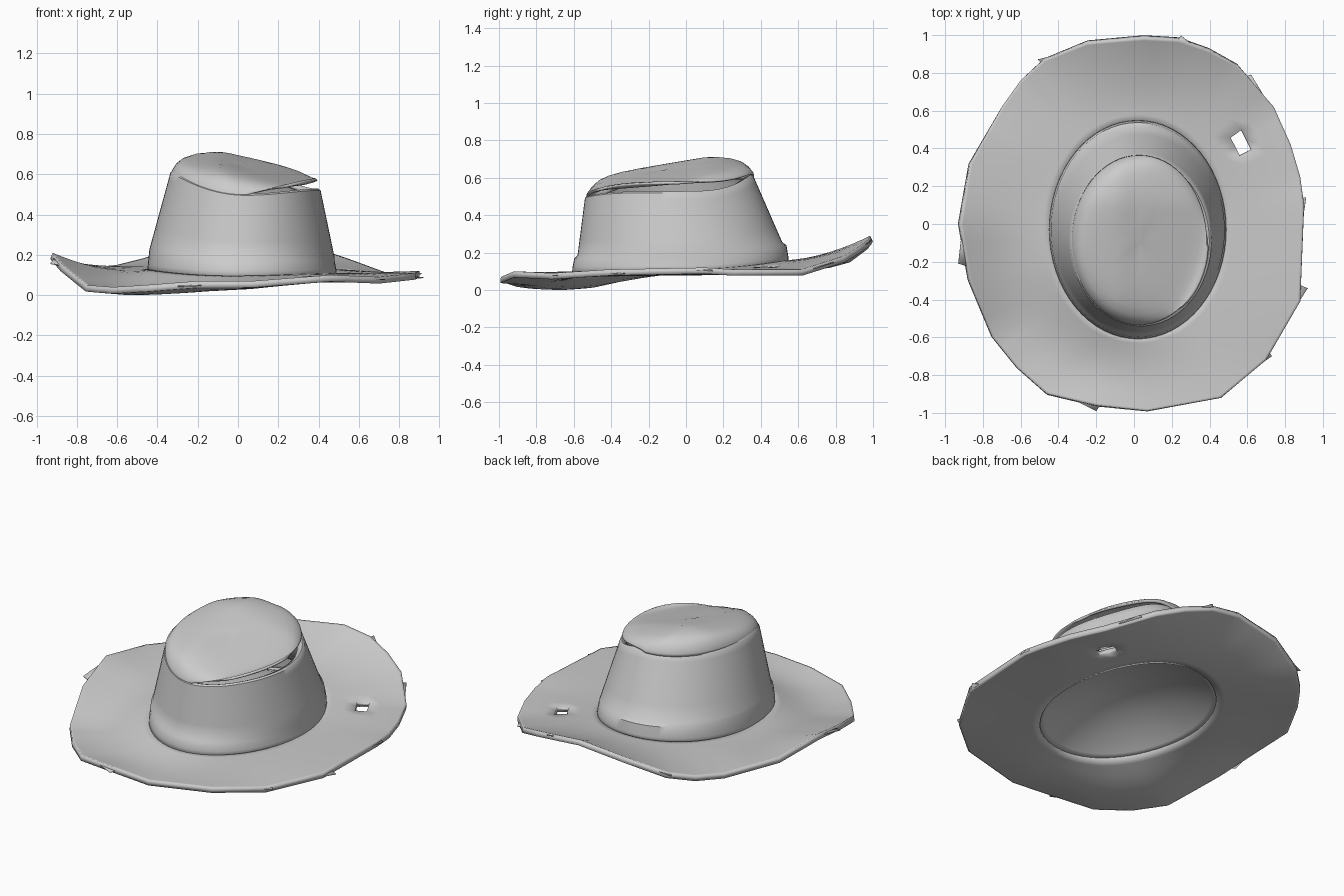
import bpy
import bmesh
from math import sin, cos, pi, atan2
from mathutils import Vector

if "Cube" in bpy.data.objects:
    bpy.data.objects.remove(bpy.data.objects["Cube"])

felt = bpy.data.materials.new("grey felt")
felt.use_nodes = True
GREY = (0.6, 0.6, 0.6, 1)
felt.diffuse_color = GREY
felt.node_tree.nodes["Principled BSDF"].inputs["Base Color"].default_value = GREY


def blend(a, right, back, left, front, power=2):
    """Value that eases between the four sides around the hat."""
    side = right if cos(a) > 0 else left
    end = back if sin(a) > 0 else front
    return side + (end - side) * abs(sin(a)) ** power


def oval(a, left, right, front, back, scale=1):
    """Point on an ellipse given by its extents."""
    return Vector(((left + right) / 2 + (right - left) / 2 * scale * cos(a),
                   (front + back) / 2 + (back - front) / 2 * scale * sin(a), 0))


def finish(name, bm, thickness):
    mesh = bpy.data.meshes.new(name)
    bm.to_mesh(mesh)
    bm.free()
    mesh.materials.append(felt)
    ob = bpy.data.objects.new(name, mesh)
    bpy.context.collection.objects.link(ob)
    mod = ob.modifiers.new("thickness", "SOLIDIFY")
    mod.thickness = thickness
    mod.offset = -1
    bpy.ops.object.select_all(action="DESELECT")
    ob.select_set(True)
    bpy.context.view_layer.objects.active = ob
    bpy.ops.object.shade_smooth_by_angle(angle=0.75)


def loft(rings, close=False):
    """Skin closed rings, listed from the outside or bottom inwards."""
    bm = bmesh.new()
    rows = [[bm.verts.new(p) for p in ring] for ring in rings]
    n = len(rows[0])
    for lo, hi in zip(rows, rows[1:]):
        for i in range(n):
            j = (i + 1) % n
            bm.faces.new((lo[i], lo[j], hi[j], hi[i]))
    if close:
        bm.faces.new(rows[-1])
    return bm


# Wavy brim edge, counter-clockwise from the right
EDGE = [Vector(p) for p in (
    (.9, .1, .12), (.88, .25, .11), (.83, .42, .11), (.74, .62, .11),
    (.55, .84, .18), (.4, .92, .23), (.24, .975, .27), (.05, .985, .29),
    (-.25, .96, .25), (-.48, .87, .18), (-.6, .76, .15), (-.7, .62, .14),
    (-.87, .32, .17), (-.92, 0, .21), (-.87, -.3, .15),
    (-.75, -.6, .05), (-.62, -.76, .04), (-.46, -.9, .05), (-.2, -.96, .07),
    (.07, -.99, .07), (.46, -.92, .1), (.7, -.72, .09), (.88, -.41, .11))]
STEPS = 3
edge = [p.lerp(q, k / STEPS) for p, q in zip(EDGE, EDGE[1:] + EDGE[:1])
        for k in range(STEPS)]

BASE = (-.45, .49, -.61, .55)


def base_z(a):
    return blend(a, .11, .16, .13, .1)


# Brim: flat near the crown, curling up at the edge, sagging at front left
def brim_ring(t):
    ring = []
    for p in edge:
        a = atan2(p.y + .03, p.x - .02)
        q = oval(a, *BASE, .97).lerp(p, t)
        sag = max(0, cos(a + 2.3)) ** 2 * .05 * sin(pi * t)
        q.z = base_z(a) + (p.z - base_z(a)) * t ** 1.7 - sag
        ring.append(q)
    return ring


bm = loft([brim_ring(t) for t in (1, .97, .9, .8, .68, .55, .4, .25, .1, 0)])
HOLE = Vector((.58, .43))
worn = sorted(bm.faces, key=lambda f: (f.calc_center_median().xy - HOLE).length)[:2]
bmesh.ops.delete(bm, geom=worn, context="FACES")
finish("brim", bm, .033)

# Thin torn slivers sticking out of the brim edge
TIPS = ((.92, -.34, .09), (.91, .14, .11), (-.93, -.21, .16), (-.51, .87, .17),
        (.73, -.7, .08), (-.2, -.99, .05), (.62, .79, .15), (.25, .995, .27))
bm = bmesh.new()
for tip in map(Vector, TIPS):
    near = min(range(len(edge)), key=lambda i: (edge[i] - tip).length)
    start, end = edge[near - 2], edge[(near + 1) % len(edge)]
    drop = Vector((0, 0, -.012))
    bm.faces.new([bm.verts.new(p) for p in (
        start * .985 + drop, tip, start.lerp(end, .8) * .97 + drop)])
finish("torn_slivers", bm, .006)

# Crown wall, flared at the base, with a rim that dips at front and right
N = 64
ANGLES = [2 * pi * i / N for i in range(N)]
TOP = (-.335, .41, -.54, .36)


def rim_z(a):
    return blend(a, .52, .61, .61, .495, 4 if cos(a) > 0 else 2)


def ridge_z(a):
    return blend(a, .17, .24, .23, .17)


def wall_ring(t):
    ring = []
    for a in ANGLES:
        p = oval(a, -.435, .48, -.58, .515).lerp(oval(a, *TOP), t)
        p.z = ridge_z(a) + .015 + (rim_z(a) - ridge_z(a) - .015) * t
        ring.append(p)
    return ring


def flat_ring(box, scale, height):
    return [oval(a, *box, scale) + Vector((0, 0, height(a))) for a in ANGLES]


wall = [flat_ring(BASE, 1, lambda a: base_z(a) - .02),
        flat_ring(BASE, .995, lambda a: base_z(a) + .02),
        flat_ring(BASE, .978, ridge_z)]
wall += [wall_ring(t) for t in (0, .25, .5, .75, .9, 1)]
wall += [flat_ring(TOP, .97, lambda a: rim_z(a) + .008),
         flat_ring(TOP, .9, lambda a: rim_z(a) - .005)]
finish("crown_wall", loft(wall), .015)

# Lining: shallow dome that closes the underside of the crown
lining = [flat_ring(BASE, s, lambda a, s=s: base_z(a) * s * s + .12 * (1 - s * s)
                    - .022 + .18 * (1 - s * s))
          for s in (.985, .93, .85, .7, .5, .3, .1)]
finish("lining", loft(lining, close=True), .01)

# Crown cap: lopsided dome, lifted off the wall along the right side
CAP = (-.33, .385, -.535, .365)


def cap_rim(a):
    return rim_z(a) + .065 * max(0, cos(a)) ** .7 - .005


def dome(x, y):
    return .715 - .23 * max(0, x + .08) - .17 * max(0, .12 - y)


def cap_ring(scale, weight):
    ring = []
    for a in ANGLES:
        p = oval(a, *CAP, scale)
        p.z = cap_rim(a) * (1 - weight) + dome(p.x, p.y) * weight
        ring.append(p)
    return ring


cap = [cap_ring(s, w) for s, w in (
    (1, 0), (.995, .15), (.975, .35), (.94, .58), (.88, .78), (.78, .9),
    (.65, .96), (.5, .98), (.35, .97), (.2, .96), (.06, .95))]
finish("crown_cap", loft(cap, close=True), .015)
